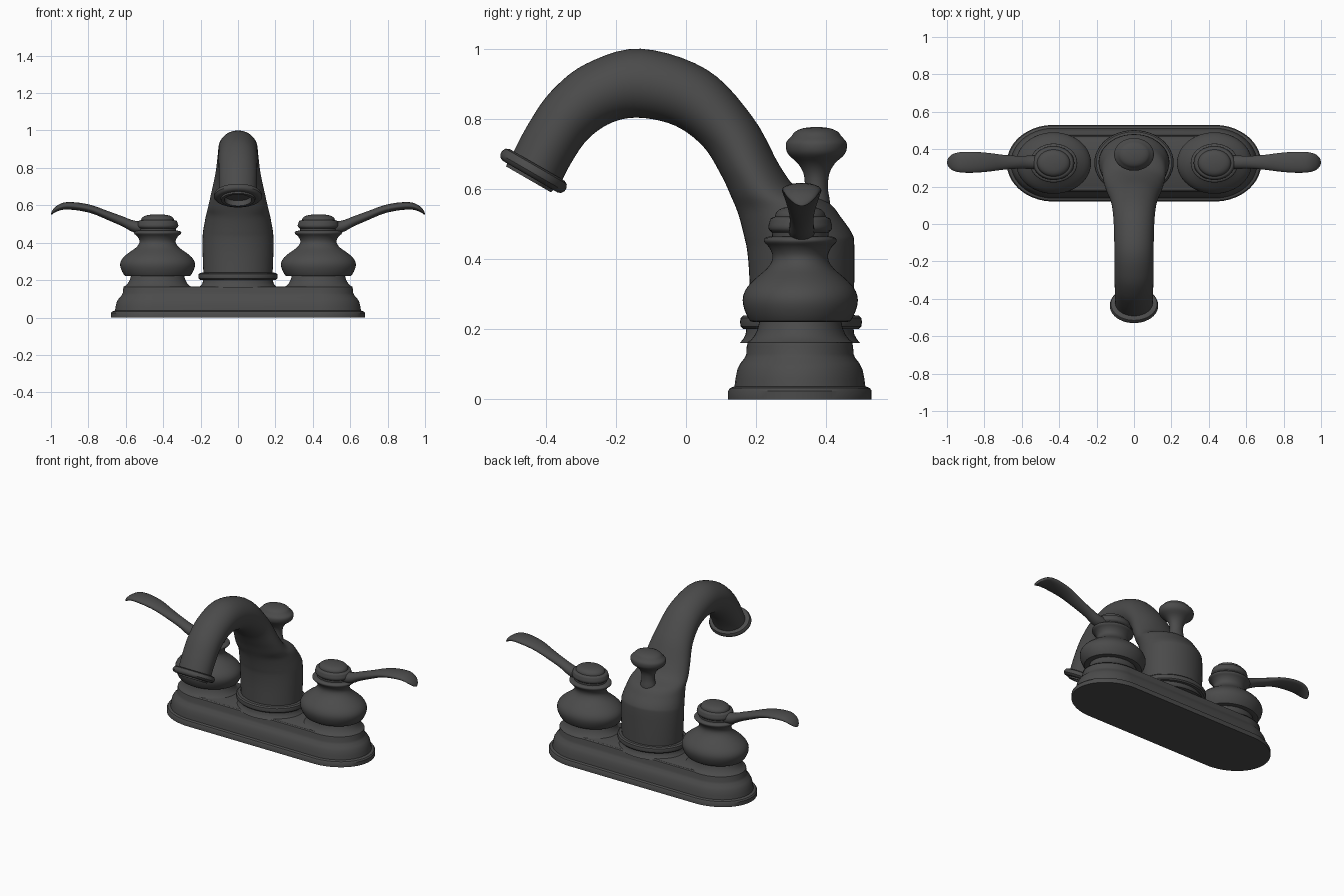
import bpy, bmesh, math
from mathutils import Vector, Matrix

if "Cube" in bpy.data.objects:
    bpy.data.objects.remove(bpy.data.objects["Cube"])

SX = 1.22      # everything round is stretched sideways
CY = 0.325     # depth of the deck centre line
N = 48

metal = bpy.data.materials.new("dark_grey_metal")
metal.diffuse_color = (0.07, 0.07, 0.07, 1)
metal.use_nodes = True
metal.node_tree.nodes["Principled BSDF"].inputs["Base Color"].default_value = metal.diffuse_color


def smooth_rows(rows, steps):
    """Catmull-Rom interpolation through rows of numbers."""
    out = []
    for i in range(len(rows) - 1):
        p0, p1 = rows[max(i - 1, 0)], rows[i]
        p2, p3 = rows[i + 1], rows[min(i + 2, len(rows) - 1)]
        for s in range(steps):
            t = s / steps
            out.append([0.5 * (2 * b + (c - a) * t + (2 * a - 5 * b + 4 * c - d) * t * t
                               + (3 * b - a - 3 * c + d) * t ** 3)
                        for a, b, c, d in zip(p0, p1, p2, p3)])
    return out + [list(rows[-1])]


def loft(name, rings, angle=35):
    """Skin a list of closed rings and cap both ends."""
    bm = bmesh.new()
    vs = [[bm.verts.new(p) for p in r] for r in rings]
    n = len(vs[0])
    for a, b in zip(vs, vs[1:]):
        for i in range(n):
            j = (i + 1) % n
            bm.faces.new((a[i], a[j], b[j], b[i]))
    bm.faces.new(vs[0][::-1])
    bm.faces.new(vs[-1])
    bmesh.ops.remove_doubles(bm, verts=bm.verts, dist=1e-5)
    bmesh.ops.recalc_face_normals(bm, faces=bm.faces)
    me = bpy.data.meshes.new(name)
    bm.to_mesh(me)
    bm.free()
    me.materials.append(metal)
    ob = bpy.data.objects.new(name, me)
    bpy.context.collection.objects.link(ob)
    bpy.ops.object.select_all(action='DESELECT')
    ob.select_set(True)
    bpy.context.view_layer.objects.active = ob
    bpy.ops.object.shade_smooth_by_angle(angle=math.radians(angle))
    return ob


ANG = [2 * math.pi * i / N for i in range(N)]


def lathe(name, profile, loc, steps=1, matrix=Matrix()):
    """Revolve (radius, z) pairs into a sideways-stretched round part."""
    rows = smooth_rows(profile, steps)
    rings = [[Vector(loc) + matrix @ Vector((SX * max(r, 2e-4) * math.cos(a),
                                             max(r, 2e-4) * math.sin(a), z))
              for a in ANG] for r, z in rows]
    return loft(name, rings)


# Deck plate: stepped oblong
plate = [(.205, 0), (.205, .024), (.200, .032), (.187, .037), (.184, .06), (.179, .085),
         (.170, .103), (.158, .118), (.153, .13), (.152, .152), (.149, .162), (.142, .167)]
loft("deck_plate", [[Vector((SX * r * math.cos(a) + math.copysign(.43, math.cos(a)),
                             CY + r * math.sin(a), z))
                     for a in [x + math.pi / N for x in ANG]] for r, z in plate])

# Spout foot and collar ring
lathe("spout_foot", [(.172, .16), (.162, .172), (.155, .185), (.152, .21)], (0, CY, 0))
lathe("spout_collar", [(.15, .2), (.165, .201), (.172, .208), (.174, .22), (.172, .232),
                       (.165, .239), (.15, .24)], (0, CY + .003, 0))

# Spout body and arched neck: front (y, z), back (y, z), half width
spout = [(.182, .215, .478, .215, .184), (.181, .34, .48, .34, .189),
         (.175, .42, .48, .44, .189), (.167, .46, .474, .472, .186),
         (.156, .505, .445, .515, .178), (.145, .54, .405, .562, .170),
         (.128, .58, .32, .60, .160), (.100, .64, .268, .665, .146),
         (.05, .72, .19, .805, .122), (-.03, .78, .06, .94, .109),
         (-.13, .803, -.13, 1.0, .105), (-.21, .79, -.285, .957, .104),
         (-.28, .742, -.385, .878, .103), (-.33, .67, -.45, .785, .102),
         (-.36, .61, -.50, .69, .100)]
rings = []
for fy, fz, by, bz, w in smooth_rows(spout, 5):
    mid, half = Vector((0, (fy + by) / 2, (fz + bz) / 2)), Vector((0, (by - fy) / 2, (bz - fz) / 2))
    rings.append([mid + half * math.sin(a) + Vector((w * math.cos(a), 0, 0)) for a in ANG])
loft("spout", rings, 50)

# Spout tip ring with its outlet
lathe("spout_tip", [(.07, -.024), (.09, -.024), (.101, -.019), (.106, -.008), (.106, .002),
                    (.1, .011), (.09, .015), (.076, .015), (.074, .024), (.060, .024),
                    (.056, -.008), (0, -.008)],
      (0, -.437, .648), 1, Matrix.Rotation(math.radians(150), 3, 'X'))

# Lift knob behind the spout
lathe("lift_knob", [(.04, .5), (.039, .56), (.034, .59), (.033, .615), (.037, .645), (.052, .672),
                    (.072, .690), (.083, .703), (.087, .718), (.086, .733), (.078, .743),
                    (.070, .752), (.060, .764), (.035, .774), (0, .777)], (0, .372, 0), 2)

# Handles, one on each side
body = [(.13, .222), (.143, .223), (.155, .245), (.163, .27), (.163, .295), (.150, .322),
        (.122, .35), (.096, .372), (.081, .395), (.080, .415), (.090, .435), (.101, .446),
        (.104, .453), (.101, .46), (.09, .464)]
cap = [(.08, .46), (.081, .476), (.088, .482), (.091, .492), (.088, .505), (.085, .515),
       (.078, .519), (.072, .521), (.070, .53), (.060, .541), (.038, .549), (0, .552)]
# Lever rows: x, centre z, half width, half thickness
lever = [(.45, .475, .040, .034), (.55, .485, .036, .032), (.62, .515, .034, .027),
         (.70, .547, .040, .024), (.78, .578, .050, .022), (.86, .594, .056, .021),
         (.93, .596, .054, .019), (.972, .580, .042, .015), (.993, .562, .022, .010),
         (1.0, .553, .002, .002)]
for side, s in (("left", -1), ("right", 1)):
    at = (s * .43, CY + .001, 0)
    lathe(side + "_handle_foot", [(.152, .162), (.14, .17), (.130, .183), (.122, .2), (.116, .225)], at)
    lathe(side + "_handle_body", body, at, 2)
    lathe(side + "_handle_cap", cap, at, 2)
    loft(side + "_lever", [[Vector((s * x, CY + .005 + w * math.cos(a), z + t * math.sin(a)))
                            for a in ANG[::2]] for x, z, w, t in smooth_rows(lever, 4)], 60)
